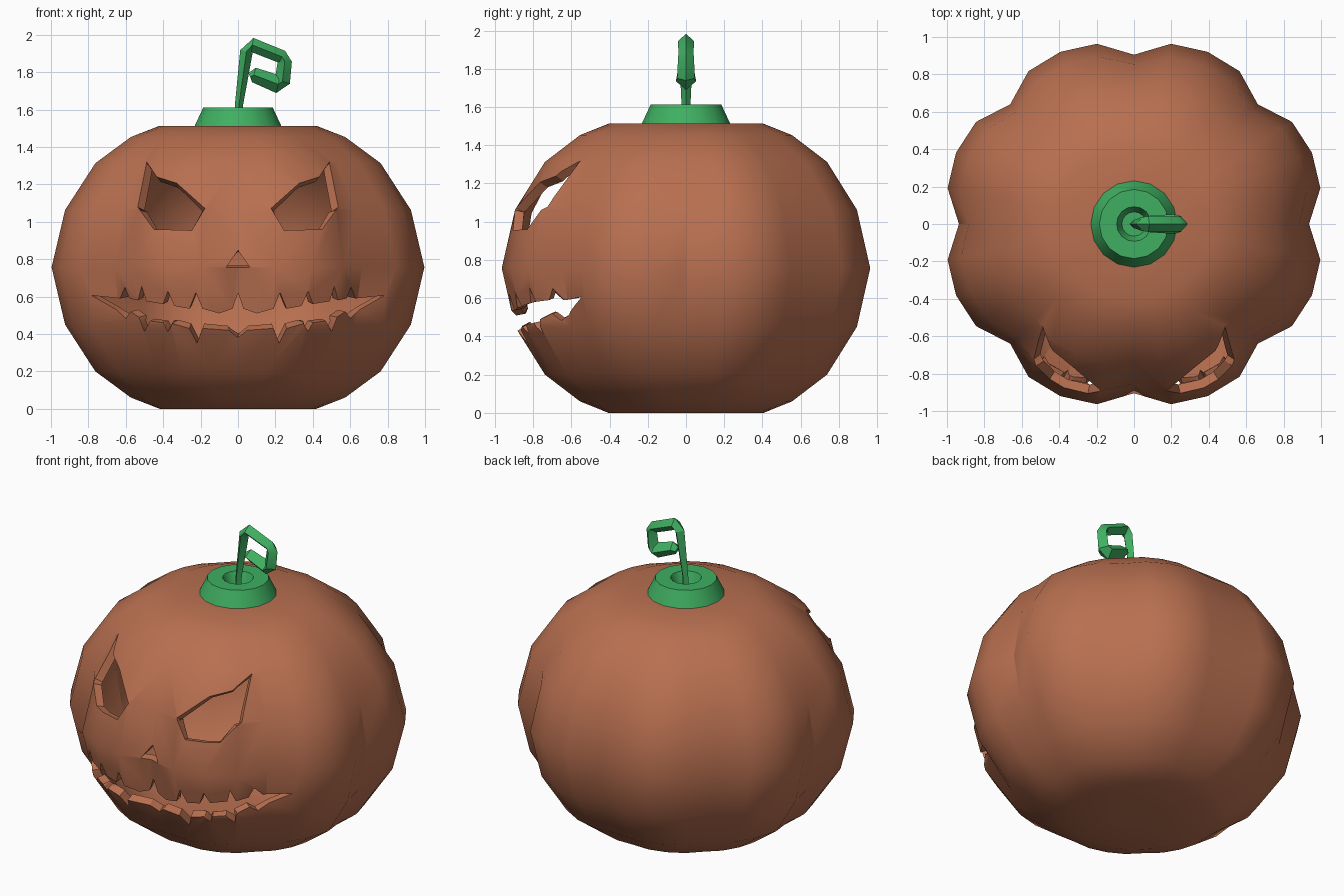
import bpy, bmesh
from math import sin, cos, pi
from mathutils import Vector

if "Cube" in bpy.data.objects:
    bpy.data.objects.remove(bpy.data.objects["Cube"])


def material(name, rgb):
    m = bpy.data.materials.new(name)
    m.diffuse_color = (*rgb, 1)
    m.use_nodes = True
    m.node_tree.nodes["Principled BSDF"].inputs["Base Color"].default_value = m.diffuse_color
    return m


def make(name, bm, mat=None):
    bmesh.ops.recalc_face_normals(bm, faces=bm.faces)
    me = bpy.data.meshes.new(name)
    bm.to_mesh(me)
    bm.free()
    ob = bpy.data.objects.new(name, me)
    bpy.context.collection.objects.link(ob)
    if mat:
        me.materials.append(mat)
    return ob


def activate(ob):
    bpy.ops.object.select_all(action='DESELECT')
    ob.select_set(True)
    bpy.context.view_layer.objects.active = ob


def smooth(ob, angle):
    activate(ob)
    bpy.ops.object.shade_smooth_by_angle(angle=angle * pi / 180)


def skin(bm, rings):
    """Bridge equal-sized rings of points and cap both ends."""
    vs = [[bm.verts.new(p) for p in r] for r in rings]
    n = len(vs[0])
    for a, b in zip(vs, vs[1:]):
        for i in range(n):
            bm.faces.new((a[i], a[(i + 1) % n], b[(i + 1) % n], b[i]))
    bm.faces.new(vs[0][::-1])
    bm.faces.new(vs[-1])


orange = material("pumpkin_skin", (0.48, 0.16, 0.08))
green = material("stem_green", (0.05, 0.43, 0.12))

# Body: eight lobes of four segments, crease depth fading to the poles
half = [(0.15, 0.0, 0.0), (0.42, 0.0, 0.1), (0.58, 0.06, 0.3),
        (0.77, 0.20, 0.5), (0.93, 0.45, 0.8)]
profile = half + [(1.0, 0.757, 1.0)] + [(r, 1.513 - z, f) for r, z, f in half[::-1]]
offsets = (-0.08, 0.0, 0.014, 0.0)
rings = []
for r, z, fade in profile:
    ring = []
    for k in range(32):
        q = r * (1.004 + 0.012 * fade + offsets[k % 4] * fade)
        a = k * pi / 16
        ring.append((q * cos(a), 0.967 * q * sin(a), z))
    rings.append(ring)
bm = bmesh.new()
skin(bm, rings)
body = make("pumpkin_body", bm, orange)

# Face openings, as front-view outlines
eye = [(0.488, 1.319), (0.434, 1.24), (0.327, 1.206), (0.177, 1.072),
       (0.247, 0.954), (0.45, 0.96), (0.536, 1.078)]
nose = [(0, 0.847), (-0.063, 0.756), (0.063, 0.756)]
mouth_half = [
    (0, 0.62), (0.03, 0.535), (0.10, 0.51), (0.19, 0.535), (0.225, 0.622),
    (0.26, 0.535), (0.34, 0.55), (0.375, 0.63), (0.40, 0.56), (0.49, 0.575),
    (0.515, 0.654), (0.535, 0.58), (0.58, 0.59), (0.605, 0.65), (0.63, 0.59),
    (0.783, 0.606),
    (0.65, 0.53), (0.60, 0.483), (0.575, 0.52), (0.53, 0.49), (0.50, 0.413),
    (0.47, 0.47), (0.40, 0.46), (0.375, 0.413), (0.35, 0.455), (0.26, 0.43),
    (0.22, 0.35), (0.19, 0.43), (0.05, 0.42), (0, 0.38)]
mouth = mouth_half + [(-x, z) for x, z in mouth_half[-2:0:-1]]
BACK = -0.3137
bm = bmesh.new()
for shape in (eye, [(-x, z) for x, z in eye], nose, mouth):
    skin(bm, [[(x, y, z) for x, z in shape] for y in (-1.3, BACK)])
cutter = make("face_cutter", bm)
cutter.hide_render = True

# Cut the openings, then drop the pocket walls so only the skin is left
cut = body.modifiers.new("cut", 'BOOLEAN')
cut.operation = 'DIFFERENCE'
cut.solver = 'EXACT'
cut.object = cutter
activate(body)
bpy.ops.object.modifier_apply(modifier="cut")
bpy.data.objects.remove(cutter)
bm = bmesh.new()
bm.from_mesh(body.data)
bmesh.ops.delete(bm, geom=[v for v in bm.verts if abs(v.co.y - BACK) < 1e-4],
                 context='VERTS')
bm.to_mesh(body.data)
bm.free()

# Hollow shell with walls following the surface normals
shell = body.modifiers.new("shell", 'SOLIDIFY')
shell.thickness = 0.05
shell.offset = -1
bpy.ops.object.modifier_apply(modifier="shell")
smooth(body, 30)

# Stem collar with a sunken hole
bm = bmesh.new()
skin(bm, [[(r * cos(i * pi / 8), r * sin(i * pi / 8), z) for i in range(16)]
          for r, z in ((0.235, 1.505), (0.185, 1.612), (0.093, 1.612), (0.065, 1.54))])
smooth(make("stem_collar", bm, green), 30)

# Curled stem: diamond section swept along a squared spiral
path = [(0, 1.53, 0.022), (0.006, 1.63, 0.022), (0.045, 1.91, 0.034),
        (0.077, 1.945, 0.038), (0.235, 1.882, 0.036), (0.25, 1.855, 0.038),
        (0.237, 1.75, 0.042), (0.215, 1.735, 0.048), (0.085, 1.785, 0.04),
        (0.065, 1.775, 0.022)]
pts = [Vector((x, 0, z)) for x, z, r in path]
rings = []
for i, p in enumerate(pts):
    t = (pts[min(i + 1, len(pts) - 1)] - pts[max(i - 1, 0)]).normalized()
    n = Vector((t.z, 0, -t.x)) * path[i][2]
    side = Vector((0, path[i][2] * 1.1, 0))
    rings.append([p + n, p + side, p - n, p - side])
bm = bmesh.new()
skin(bm, rings)
smooth(make("stem_curl", bm, green), 30)
